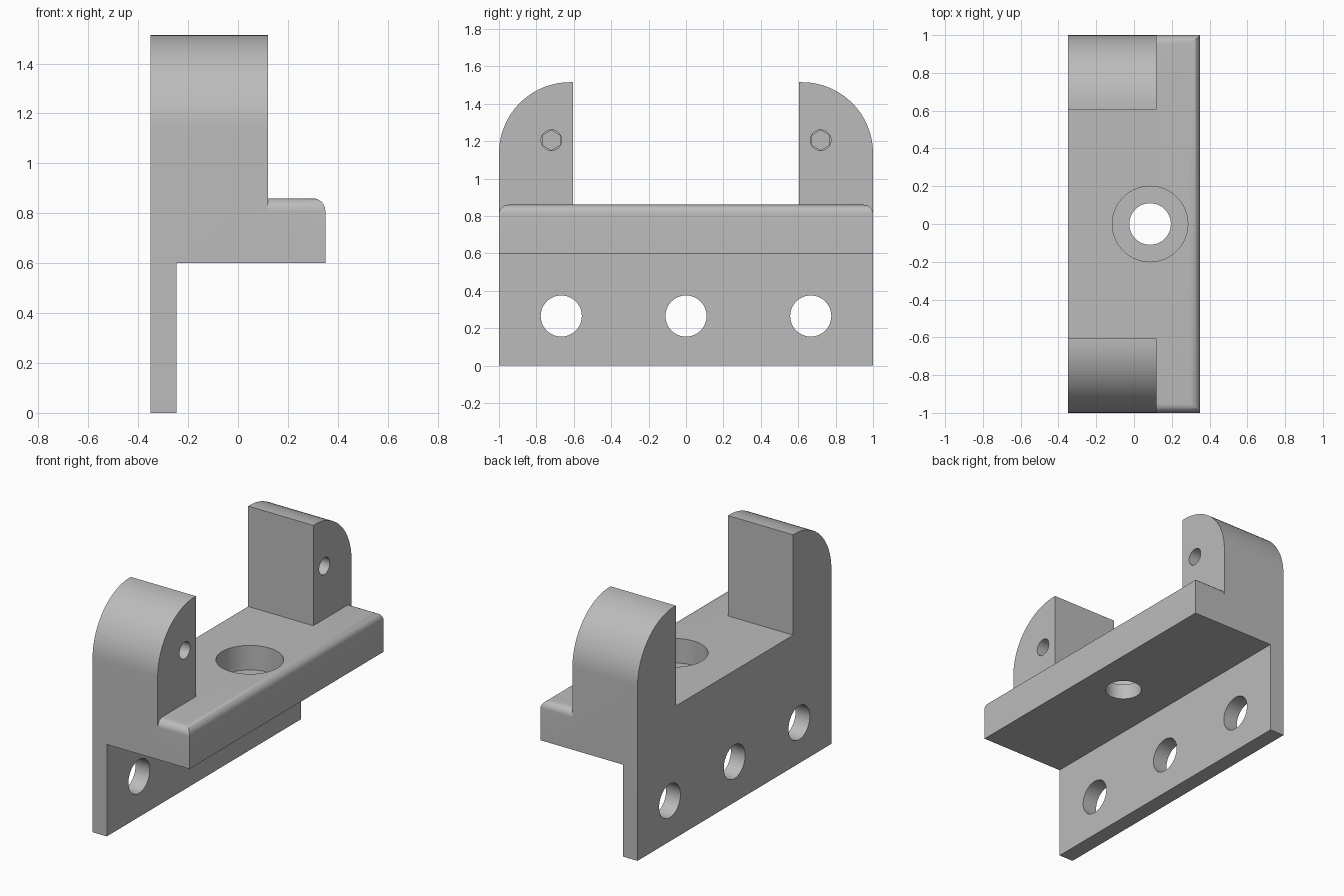
import bpy
import bmesh
import math
from mathutils import Matrix

if "Cube" in bpy.data.objects:
    bpy.data.objects.remove(bpy.data.objects["Cube"], do_unlink=True)

BACK, TAB_FRONT, FRONT = -0.35, 0.12, 0.35
PLATE_FRONT = -0.247
SHELF_LOW, SHELF_TOP, TOP = 0.6, 0.86, 1.515

grey = bpy.data.materials.new("plain grey")
grey.use_nodes = True
grey.diffuse_color = (0.5, 0.5, 0.5, 1)
grey.node_tree.nodes["Principled BSDF"].inputs["Base Color"].default_value = (0.5, 0.5, 0.5, 1)


def make(name, bm):
    bmesh.ops.recalc_face_normals(bm, faces=bm.faces)
    mesh = bpy.data.meshes.new(name)
    bm.to_mesh(mesh)
    bm.free()
    mesh.materials.append(grey)
    ob = bpy.data.objects.new(name, mesh)
    bpy.context.collection.objects.link(ob)
    return ob


def box(name, lo, hi):
    bm = bmesh.new()
    bmesh.ops.create_cube(bm, size=1)
    for v in bm.verts:
        v.co = [a if c < 0 else b for a, b, c in zip(lo, hi, v.co)]
    return make(name, bm)


def cylinder(name, radius, start, end, sides=48):
    # round bar running from one point to another
    axis = end - start
    bm = bmesh.new()
    turn = axis.to_track_quat('Z', 'Y').to_matrix().to_4x4()
    bmesh.ops.create_cone(bm, cap_ends=True, segments=sides, radius1=radius, radius2=radius,
                          depth=axis.length,
                          matrix=Matrix.Translation((start + end) / 2) @ turn)
    return make(name, bm)


def combine(target, other, operation):
    mod = target.modifiers.new(operation.lower(), 'BOOLEAN')
    mod.operation, mod.solver, mod.object = operation, 'EXACT', other
    bpy.context.view_layer.objects.active = target
    bpy.ops.object.modifier_apply(modifier=mod.name)
    bpy.data.objects.remove(other, do_unlink=True)


# Back body: U-shaped outline with rounded outer shoulders, extruded along x
radius, inner = 0.38, 0.605
half = [(1, 0)]
for i in range(25):
    a = math.radians(90 * i / 24)
    half.append((1 - radius + radius * math.cos(a), TOP - radius + radius * math.sin(a)))
half += [(inner, TOP), (inner, SHELF_TOP)]
outline = half + [(-y, z) for y, z in reversed(half)]
bm = bmesh.new()
face = bm.faces.new([bm.verts.new((BACK, y, z)) for y, z in outline])
ext = bmesh.ops.extrude_face_region(bm, geom=[face])
bmesh.ops.translate(bm, vec=(TAB_FRONT - BACK, 0, 0),
                    verts=[g for g in ext["geom"] if isinstance(g, bmesh.types.BMVert)])
bracket = make("bracket", bm)

# Thin lower plate
combine(bracket, box("lower_cut", (PLATE_FRONT, -2, -1), (1, 2, SHELF_LOW)), 'DIFFERENCE')

# Shelf with rounded front and side top edges
shelf = box("shelf", (0, -1, SHELF_LOW), (FRONT, 1, SHELF_TOP))
bm = bmesh.new()
bm.from_mesh(shelf.data)
edges = [e for e in bm.edges if all(v.co.z > 0.8 for v in e.verts)
         and any(v.co.x > 0.1 for v in e.verts)]
bmesh.ops.bevel(bm, geom=edges, offset=0.05, segments=8, profile=0.5, affect='EDGES')
bm.to_mesh(shelf.data)
bm.free()
combine(bracket, shelf, 'UNION')

# Counterbored hole through the shelf
X, Z = Matrix.Identity(3).col[0], Matrix.Identity(3).col[2]
Y = Z.cross(X)
centre = X * 0.085
combine(bracket, cylinder("counterbore", 0.2, centre + Z * 0.7, centre + Z, 64), 'DIFFERENCE')
combine(bracket, cylinder("shelf_hole", 0.11, centre + Z * 0.5, centre + Z), 'DIFFERENCE')

# Three holes through the lower plate
for y in (-0.667, 0, 0.667):
    at = Y * y + Z * 0.265
    combine(bracket, cylinder("plate_hole", 0.11, at - X, at + X), 'DIFFERENCE')

# Blind holes in the tabs, each with a six-sided pocket at the bottom
for y in (-0.72, 0.72):
    at = Y * y + Z * 1.205
    combine(bracket, cylinder("tab_hole", 0.055, at - X * 0.1, at + X, 32), 'DIFFERENCE')
    combine(bracket, cylinder("tab_pocket", 0.053, at - X * 0.16, at, 6), 'DIFFERENCE')

# Smooth the curved faces and keep edges sharp
bpy.ops.object.select_all(action='DESELECT')
bracket.select_set(True)
bpy.context.view_layer.objects.active = bracket
bpy.ops.object.shade_smooth_by_angle(angle=math.radians(30))
